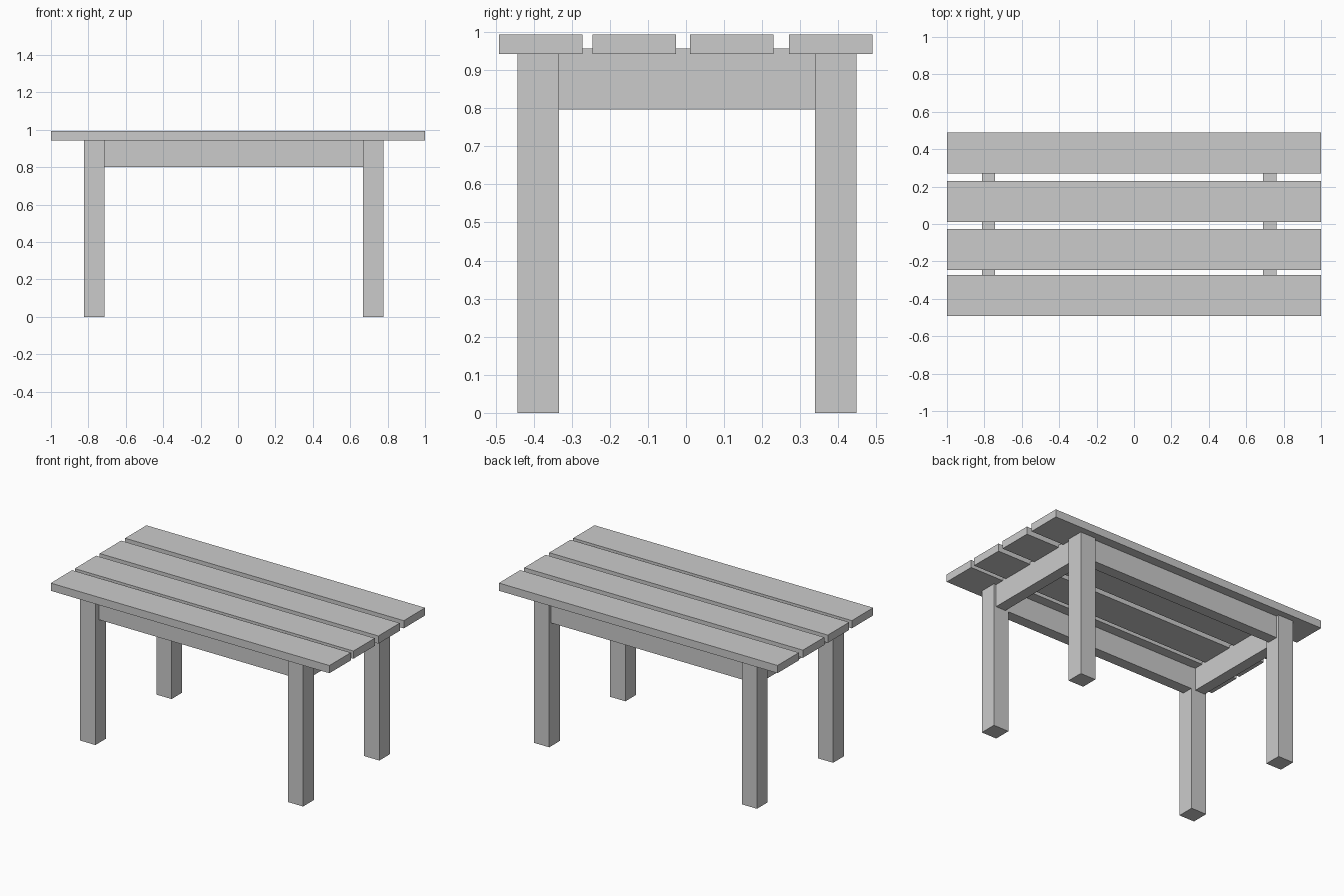
import bpy

if "Cube" in bpy.data.objects:
    bpy.data.objects.remove(bpy.data.objects["Cube"])


def box(name, x, y, z):
    """Axis-aligned board given its (min, max) extent on each axis."""
    spans = (x, y, z)
    bpy.ops.mesh.primitive_cube_add(size=1, location=[(a + b) / 2 for a, b in spans])
    ob = bpy.context.object
    ob.name = name
    ob.scale = [b - a for a, b in spans]
    bpy.ops.object.transform_apply(location=False, rotation=False, scale=True)
    return ob


TOP_Z = (0.943, 0.993)
LEG_X = {"left": (-0.823, -0.714), "right": (0.668, 0.777)}
LEG_Y = {"front": (-0.442, -0.333), "back": (0.339, 0.448)}

# Tabletop planks
for i, y0 in enumerate((-0.491, -0.245, 0.011, 0.271)):
    box(f"top_plank_{i + 1}", (-1, 1), (y0, y0 + 0.219), TOP_Z)

# Legs
for side, x in LEG_X.items():
    for end, y in LEG_Y.items():
        box(f"{end}_{side}_leg", x, y, (0, TOP_Z[0]))

# Long aprons between the left and right legs
inner_x = (LEG_X["left"][1], LEG_X["right"][0])
for end, y in {"front": (-0.407, -0.336), "back": (0.359, 0.43)}.items():
    box(f"{end}_apron", inner_x, y, (0.8, 0.957))

# Short aprons between the front and back legs, let into the planks
inner_y = (LEG_Y["front"][1], LEG_Y["back"][0])
for side, x in {"left": (-0.813, -0.742), "right": (0.69, 0.761)}.items():
    box(f"{side}_apron", x, inner_y, (0.797, 0.957))
